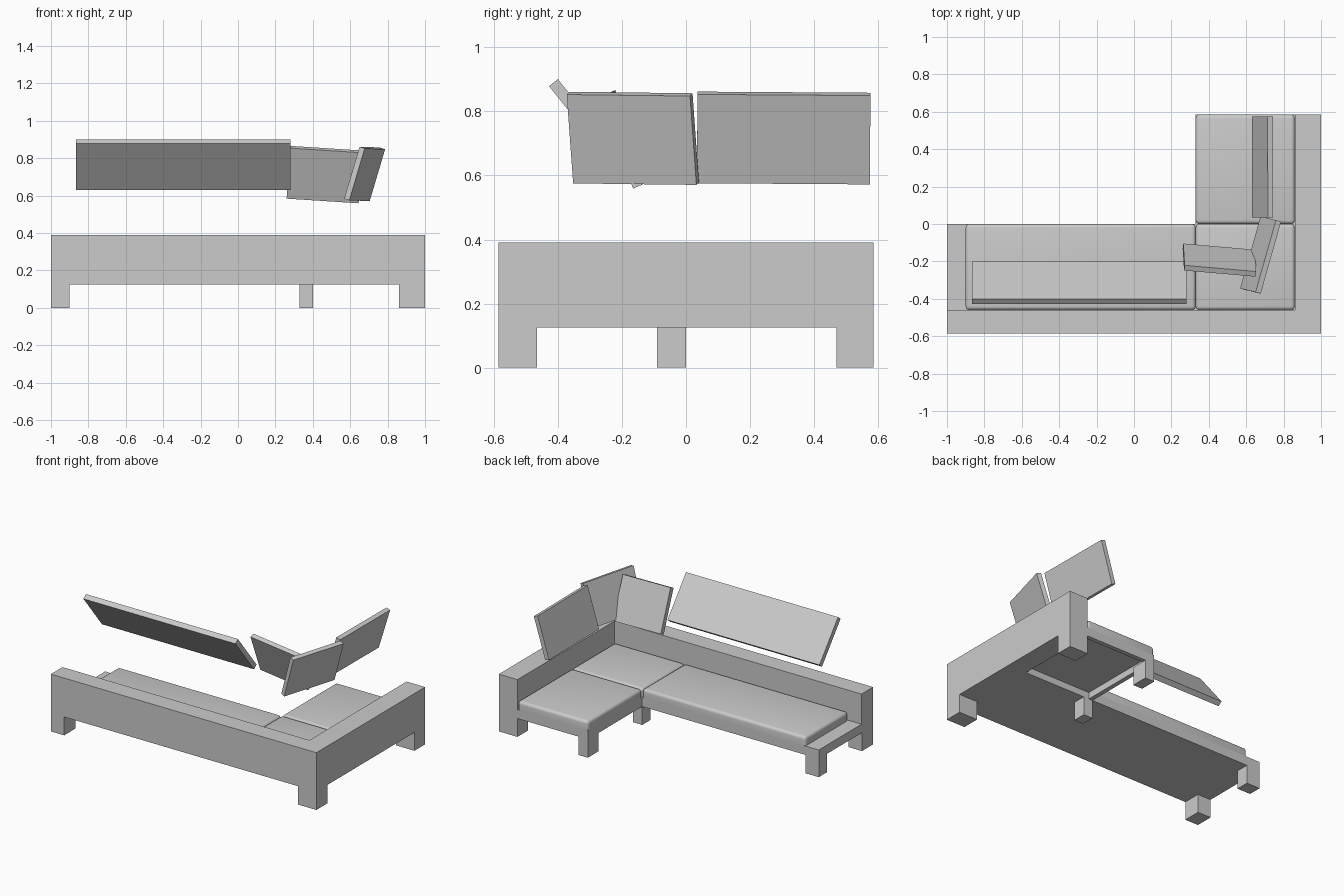
import bpy, bmesh
from math import radians
from mathutils import Matrix, Vector

if "Cube" in bpy.data.objects:
    bpy.data.objects.remove(bpy.data.objects["Cube"])


def box(name, x0, x1, y0, y1, z0, z1, bevel=0.0):
    """Axis-aligned box from its bounds, optionally with rounded edges."""
    bm = bmesh.new()
    bmesh.ops.create_cube(bm, size=1.0)
    for v in bm.verts:
        v.co = Vector(((x0 + x1) / 2 + v.co.x * (x1 - x0),
                       (y0 + y1) / 2 + v.co.y * (y1 - y0),
                       (z0 + z1) / 2 + v.co.z * (z1 - z0)))
    if bevel:
        top = [e for e in bm.edges if max(v.co.z for v in e.verts) > z1 - 1e-5]
        bmesh.ops.bevel(bm, geom=top, offset=bevel, segments=4,
                        profile=0.5, affect='EDGES')
    me = bpy.data.meshes.new(name)
    bm.to_mesh(me)
    bm.free()
    ob = bpy.data.objects.new(name, me)
    bpy.context.collection.objects.link(ob)
    if bevel:
        bpy.ops.object.select_all(action='DESELECT')
        ob.select_set(True)
        bpy.context.view_layer.objects.active = ob
        bpy.ops.object.shade_smooth_by_angle(angle=radians(40))
    return ob


def panel(name, centre, length, height, thick, yaw, lean, roll=0.0):
    """Thin back cushion, tipped back by lean and turned by yaw (degrees)."""
    ob = box(name, -length / 2, length / 2, -thick / 2, thick / 2,
             -height / 2, height / 2)
    ob.matrix_world = (Matrix.Translation(centre)
                       @ Matrix.Rotation(radians(yaw), 4, 'Z')
                       @ Matrix.Rotation(radians(lean), 4, 'X')
                       @ Matrix.Rotation(radians(roll), 4, 'Y'))
    return ob


X, Y = 1.0, 0.585            # half sizes
LEG, SEAT, TOP, WALL = 0.125, 0.185, 0.245, 0.39
CH, ARM, BACK = 0.33, 0.86, -0.46   # chaise edge, side wall, long wall

# Low walls
box("long_wall", -X, X, -Y, BACK, LEG, WALL)
box("side_wall", ARM, X, BACK, Y, LEG, WALL)

# Seat platform, and chaise platform hollow underneath
box("seat_base", -X, ARM, BACK, 0, LEG, SEAT)
box("chaise_deck", CH, ARM, 0, Y, 0.17, SEAT)
box("chaise_side_rail", CH, CH + 0.03, 0, Y, LEG, 0.17)
box("chaise_end_rail", CH + 0.03, ARM, Y - 0.03, Y, LEG, 0.17)

# Legs
legs = [(-X, -0.9, -Y, -0.465), (-X, -0.9, -0.09, 0), (ARM, X, -Y, -0.465),
        (ARM, X, 0.47, Y), (CH, 0.40, -0.09, 0), (CH, 0.40, 0.47, Y)]
for i, (x0, x1, y0, y1) in enumerate(legs):
    box(f"leg_{i + 1}", x0, x1, y0, y1, 0, LEG)

# Seat cushions
box("long_cushion", -0.9, CH, BACK, 0, SEAT, TOP, 0.02)
box("corner_cushion", CH, ARM, BACK, 0, SEAT, TOP, 0.02)
box("chaise_cushion", CH, ARM, 0, Y, SEAT, TOP, 0.02)

# Leaning back cushions
panel("long_back_cushion", (-0.2925, -0.314, 0.765), 1.145, 0.32, 0.035, 0, 38.7)
panel("corner_back_cushion", (0.457, -0.193, 0.713), 0.385, 0.295, 0.03, -6.5, 23, 4)
panel("turned_back_cushion", (0.677, -0.166, 0.716), 0.40, 0.29, 0.03, 74, 17, 0.7)
panel("chaise_back_cushion", (0.687, 0.305, 0.717), 0.54, 0.29, 0.03, 90, 17, 0.4)
